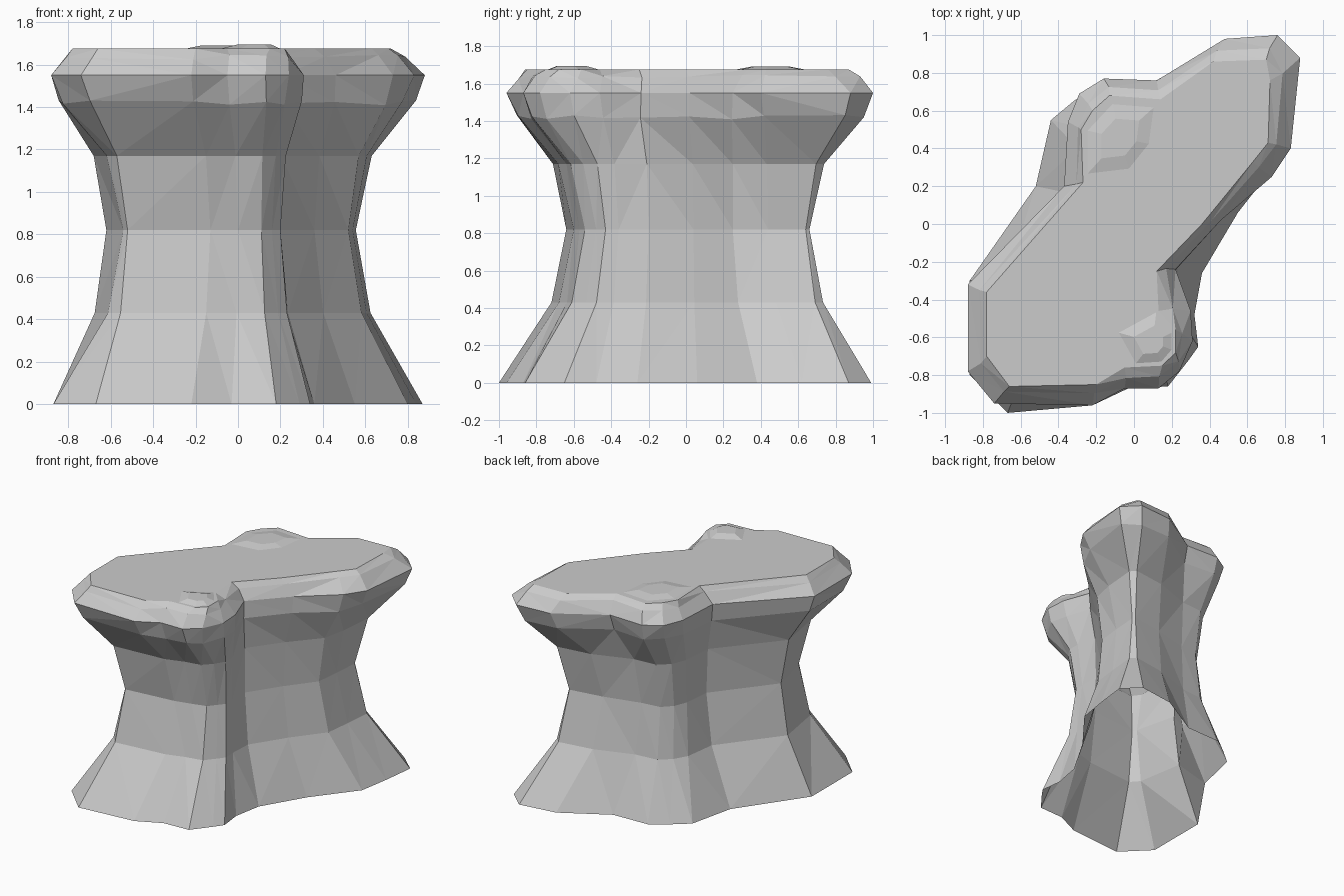
import bpy, bmesh, random

random.seed(4)

# Key outlines of the rock, counter-clockwise from the front left corner (matching order)
BASE = [(-.87, -.80), (-.67, -1.0), (-.22, -.96), (-.03, -.87), (.18, -.86), (.29, -.72), (.34, -.65),
        (.32, -.48), (.36, -.26), (.55, .06), (.80, .38), (.84, .62), (.87, .87), (.74, .99),
        (.45, .95), (.10, .75), (-.19, .74), (-.32, .65), (-.44, .55), (-.52, .20), (-.87, -.30)]
WAIST = [(-.54, -.61), (-.52, -.64), (-.13, -.60), (.0, -.57), (.11, -.54), (.16, -.48), (.20, -.43),
         (.20, -.36), (.20, -.20), (.36, .04), (.52, .25), (.54, .44), (.555, .64), (.54, .66),
         (.28, .62), (.0, .55), (-.15, .53), (-.22, .46), (-.26, .36), (-.28, .15), (-.62, -.28)]
RIM = [(-.88, -.78), (-.74, -.95), (-.22, -.96), (-.05, -.87), (.13, -.87), (.24, -.78), (.31, -.62),
       (.30, -.46), (.22, -.24), (.46, .02), (.73, .25), (.83, .40), (.88, .88), (.76, 1.0),
       (.48, .98), (.12, .76), (-.16, .77), (-.29, .69), (-.35, .54), (-.37, .20), (-.88, -.32)]
TOP = [(-.78, -.70), (-.66, -.86), (-.20, -.85), (-.05, -.76), (.15, -.75), (.22, -.68), (.22, -.56),
       (.13, -.46), (.12, -.25), (.36, .0), (.63, .33), (.71, .43), (.72, .76), (.70, .87),
       (.42, .86), (.14, .66), (-.13, .68), (-.22, .60), (-.28, .50), (-.27, .22), (-.78, -.36)]


def mix(a, b, t):
    return [(p[0] + (q[0] - p[0]) * t, p[1] + (q[1] - p[1]) * t) for p, q in zip(a, b)]


def loft(name, levels):
    """Join (z, outline, roughness) levels with flat facets; open below, capped on top."""
    bm = bmesh.new()
    rings = [[bm.verts.new((x + random.uniform(-r, r), y + random.uniform(-r, r),
                            z + random.uniform(-r, r))) for x, y in pts] for z, pts, r in levels]
    n = len(rings[0])
    for lo, hi in zip(rings, rings[1:]):
        for i in range(n):
            j = (i + 1) % n
            bm.faces.new((lo[i], lo[j], hi[j], hi[i]))
    bm.faces.new(rings[-1])
    bmesh.ops.triangulate(bm, faces=bm.faces[:])
    me = bpy.data.meshes.new(name)
    bm.to_mesh(me)
    bm.free()
    ob = bpy.data.objects.new(name, me)
    bpy.context.collection.objects.link(ob)
    return ob


# Flared rock body with a narrow waist and chipped, bevelled rim
loft("rock_body", [
    (0, BASE, 0), (.43, mix(BASE, WAIST, .78), 0), (.82, WAIST, 0),
    (1.17, mix(WAIST, RIM, .23), 0), (1.42, mix(WAIST, RIM, .85), .012),
    (1.55, RIM, 0), (1.635, mix(RIM, TOP, .6), .012), (1.675, TOP, 0)])


# Low swellings on the flat top
def mound(name, pts, z):
    cx = sum(p[0] for p in pts) / len(pts)
    cy = sum(p[1] for p in pts) / len(pts)
    loft(name, [(1.67, pts, 0), (z, mix(pts, [(cx, cy)] * len(pts), .5), 0)])


mound("back_mound", [(-.27, .24), (-.02, .27), (.10, .42), (.13, .64), (-.12, .66), (-.27, .50)], 1.69)
mound("front_mound", [(-.10, -.57), (.0, -.75), (.15, -.74), (.21, -.67), (.21, -.57), (.12, -.45)], 1.695)
